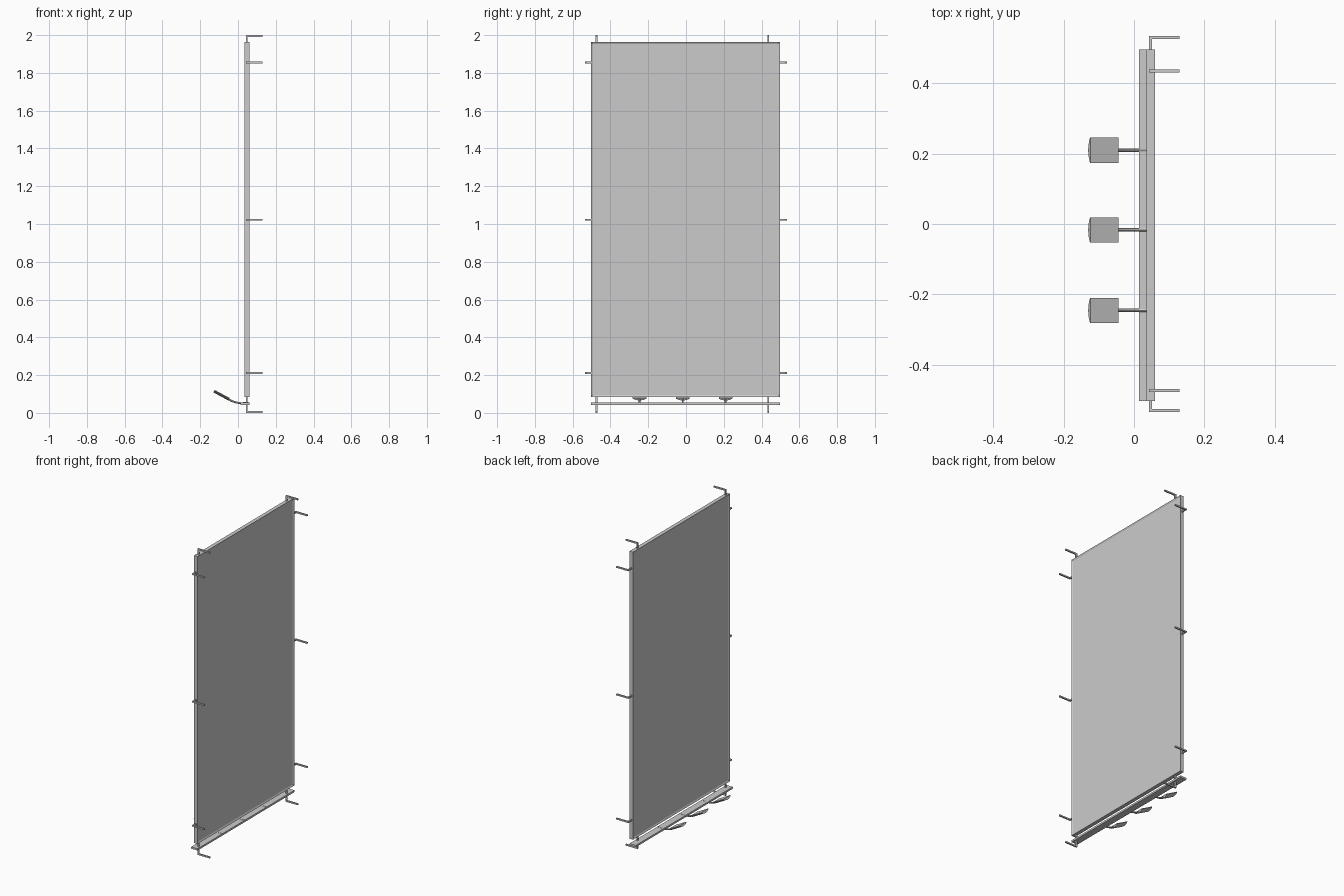
import bpy, bmesh, math
from mathutils import Vector

cube = bpy.data.objects.get("Cube")
if cube:
    bpy.data.objects.remove(cube)

metal = bpy.data.materials.new("light grey metal")
metal.use_nodes = True
grey = (0.6, 0.6, 0.6, 1)
metal.diffuse_color = grey
metal.node_tree.nodes["Principled BSDF"].inputs["Base Color"].default_value = grey


def add_object(name, bm):
    bmesh.ops.recalc_face_normals(bm, faces=bm.faces)
    mesh = bpy.data.meshes.new(name)
    bm.to_mesh(mesh)
    bm.free()
    mesh.materials.append(metal)
    ob = bpy.data.objects.new(name, mesh)
    bpy.context.collection.objects.link(ob)
    return ob


def add_box(bm, low, high):
    low, high = Vector(low), Vector(high)
    verts = bmesh.ops.create_cube(bm, size=1)["verts"]
    for v in verts:
        v.co = (low + high) / 2 + v.co * (high - low)


def sweep(bm, path, radius, sides=8):
    """Sweep a tube along a path lying in a plane of constant y."""
    rings = []
    for i, p in enumerate(path):
        ahead = path[min(i + 1, len(path) - 1)] - path[max(i - 1, 0)]
        across = Vector((0, 1, 0))
        up = ahead.normalized().cross(across)
        angles = [2 * math.pi * k / sides for k in range(sides)]
        rings.append([bm.verts.new(p + radius * (across * math.cos(a) + up * math.sin(a)))
                      for a in angles])
    for a, b in zip(rings, rings[1:]):
        for k in range(sides):
            n = (k + 1) % sides
            bm.faces.new((a[k], a[n], b[n], b[k]))
    bm.faces.new(rings[0])
    bm.faces.new(rings[-1])


# Sign panel with a thin raised rim on both large faces
bm = bmesh.new()
add_box(bm, (0.035, -0.503, 0.085), (0.06, 0.497, 1.963))
bm.normal_update()
large = [f for f in bm.faces if abs(f.normal.x) > 0.9]
bmesh.ops.inset_individual(bm, faces=large, thickness=0.015)
for f in large:
    shift = -0.005 * f.normal.x
    for v in f.verts:
        v.co.x += shift
add_object("sign_panel", bm)

# Flat rail below the panel that carries the lamps
bm = bmesh.new()
add_box(bm, (0.014, -0.503, 0.042), (0.06, 0.497, 0.054))
add_object("lamp_rail", bm)

# Bent wall pins: a short stub, then a leg running back to the wall
T = 0.0045
PIN_X, WALL_X = 0.047, 0.13


def wall_pin(name, start, end):
    bm = bmesh.new()
    low = [min(a, b) - T for a, b in zip(start, end)]
    high = [max(a, b) + T for a, b in zip(start, end)]
    add_box(bm, (PIN_X - T, *low), (PIN_X + T, *high))
    add_box(bm, (PIN_X, end[0] - T, end[1] - T), (WALL_X, end[0] + T, end[1] + T))
    add_object(name, bm)


for level, z in (("upper", 1.855), ("middle", 1.022), ("lower", 0.211)):
    wall_pin(f"{level}_back_pin", (0.49, z), (0.535 - T, z))
    wall_pin(f"{level}_front_pin", (-0.49, z), (T - 0.535, z))
for side, y in (("front", -0.474), ("back", 0.435)):
    wall_pin(f"top_{side}_pin", (y, 1.955), (y, 2 - T))
    wall_pin(f"bottom_{side}_pin", (y, 0.095), (y, T))

# Lamps: curved arm and a head with a flat top and a rounded underside
along = Vector((-0.88, 0, 0.475)).normalized()
normal = Vector((0.475, 0, 0.88)).normalized()
HALF, DEPTH, LENGTH, STEPS = 0.036, 0.015, 0.09, 10
for i, y in enumerate((-0.246, -0.017, 0.21), 1):
    bm = bmesh.new()
    path = [Vector((x, y, z)) for x, z in
            ((0.055, 0.052), (0.014, 0.051), (-0.01, 0.055), (-0.035, 0.064), (-0.065, 0.08))]
    sweep(bm, path, 0.005)
    arm = add_object(f"lamp_arm_{i}", bm)

    bm = bmesh.new()
    base = Vector((-0.044, y, 0.079))
    ring = []
    for k in range(STEPS + 1):
        t = 2 * k / STEPS - 1
        drop = 0.004 + (DEPTH - 0.004) * (1 - t * t)
        ring.append(bm.verts.new(base + Vector((0, HALF * t, 0)) - normal * drop))
    for s in (1, -1):
        ring.append(bm.verts.new(base + Vector((0, HALF * s, 0))))
    face = bm.faces.new(ring)
    grown = bmesh.ops.extrude_face_region(bm, geom=[face], use_keep_orig=True)["geom"]
    moved = [g for g in grown if isinstance(g, bmesh.types.BMVert)]
    bmesh.ops.translate(bm, verts=moved, vec=along * LENGTH)
    head = add_object(f"lamp_head_{i}", bm)

    for ob in (arm, head):
        bpy.ops.object.select_all(action="DESELECT")
        ob.select_set(True)
        bpy.context.view_layer.objects.active = ob
        bpy.ops.object.shade_smooth_by_angle()
